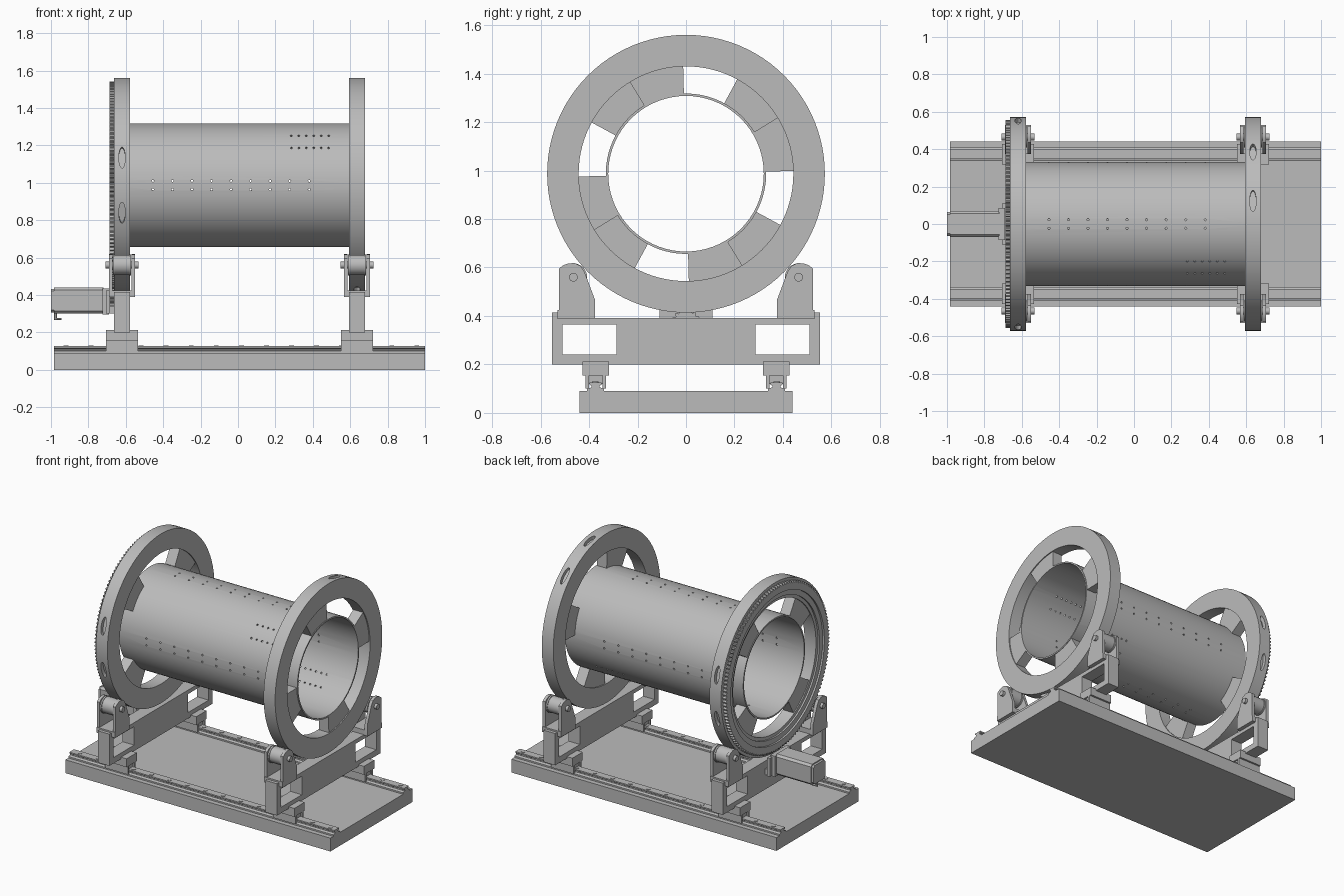
import bpy, bmesh, math
from mathutils import Matrix, Vector

if "Cube" in bpy.data.objects:
    bpy.data.objects.remove(bpy.data.objects["Cube"])

grey = bpy.data.materials.new("light_grey")
grey.use_nodes = True
grey.diffuse_color = (0.5, 0.5, 0.5, 1)
grey.node_tree.nodes["Principled BSDF"].inputs["Base Color"].default_value = (0.5, 0.5, 0.5, 1)

AXIS_Z = 0.987            # height of the drum axis
LEFT, RIGHT = -0.62, 0.636  # x centres of the two wheel stations


def finish(name, bm, smooth=True):
    bmesh.ops.recalc_face_normals(bm, faces=bm.faces[:])
    mesh = bpy.data.meshes.new(name)
    bm.to_mesh(mesh)
    bm.free()
    mesh.materials.append(grey)
    ob = bpy.data.objects.new(name, mesh)
    bpy.context.collection.objects.link(ob)
    if smooth:
        shade(ob)
    return ob


def shade(ob):
    bpy.ops.object.select_all(action='DESELECT')
    ob.select_set(True)
    bpy.context.view_layer.objects.active = ob
    bpy.ops.object.shade_smooth_by_angle(angle=math.radians(30))


def add_box(bm, x0, x1, y0, y1, z0, z1):
    mat = Matrix.Translation(((x0 + x1) / 2, (y0 + y1) / 2, (z0 + z1) / 2))
    mat = mat @ Matrix.Diagonal((x1 - x0, abs(y1 - y0), z1 - z0, 1))
    bmesh.ops.create_cube(bm, size=1, matrix=mat)


def add_cyl(bm, centre, axis, radius, depth, segs=24):
    rot = Vector((0, 0, 1)).rotation_difference(Vector(axis)).to_matrix().to_4x4()
    bmesh.ops.create_cone(bm, cap_ends=True, segments=segs, radius1=radius, radius2=radius,
                          depth=depth, matrix=Matrix.Translation(centre) @ rot)


def add_prism(bm, profile, x0, x1):
    """Extrude a (y, z) profile along x."""
    ends = [[bm.verts.new((x, y, z)) for y, z in profile] for x in (x0, x1)]
    n = len(profile)
    bm.faces.new(ends[0])
    bm.faces.new(ends[1])
    for i in range(n):
        j = (i + 1) % n
        bm.faces.new((ends[0][i], ends[0][j], ends[1][j], ends[1][i]))


def add_lathe(bm, profile, segs, start=0, sweep=360, offset=None, z=AXIS_Z):
    """Sweep a closed (x, radius) profile round an x axis; capped if partial."""
    closed = sweep == 360
    rows = []
    for i in range(segs if closed else segs + 1):
        a = math.radians(start + sweep * i / segs)
        row = []
        for k, (x, r) in enumerate(profile):
            r += offset(i, k) if offset else 0
            row.append(bm.verts.new((x, r * math.cos(a), z + r * math.sin(a))))
        rows.append(row)
    n = len(profile)
    for i in range(segs):
        a, b = rows[i], rows[(i + 1) % len(rows)]
        for k in range(n):
            m = (k + 1) % n
            bm.faces.new((a[k], a[m], b[m], b[k]))
    if not closed:
        bm.faces.new(rows[0])
        bm.faces.new(rows[-1])


def band(x0, x1, r0, r1):
    return [(x0, r0), (x1, r0), (x1, r1), (x0, r1)]


def cut(ob, bm):
    """Subtract the cutter geometry from an object and bake the result."""
    cutter = finish("cutter", bm, False)
    cutter.hide_render = True
    mod = ob.modifiers.new("holes", 'BOOLEAN')
    mod.operation, mod.solver, mod.object = 'DIFFERENCE', 'EXACT', cutter
    dg = bpy.context.evaluated_depsgraph_get()
    mesh = bpy.data.meshes.new_from_object(ob.evaluated_get(dg))
    ob.modifiers.clear()
    ob.data = mesh
    bpy.data.objects.remove(cutter)
    shade(ob)


# Base plate
bm = bmesh.new()
add_box(bm, -0.985, 1, -0.44, 0.44, 0, 0.09)
finish("base_plate", bm, False)

# Linear rails with waisted sides and screw heads
rail = [(-0.035, 0.09), (0.035, 0.09), (0.035, 0.1), (0.017, 0.105), (0.017, 0.112),
        (0.025, 0.117), (0.025, 0.126), (-0.025, 0.126), (-0.025, 0.117),
        (-0.017, 0.112), (-0.017, 0.105), (-0.035, 0.1)]
for side, label in ((-1, "front"), (1, "back")):
    bm = bmesh.new()
    add_prism(bm, [(y + side * 0.373, z) for y, z in rail], -0.985, 1)
    for i in range(15):
        add_cyl(bm, (-0.92 + 0.134 * i, side * 0.375, 0.126), (0, 0, 1), 0.013, 0.006, 16)
    finish(label + "_rail", bm)

# Drum: thin shell with drilled rows
bm = bmesh.new()
add_lathe(bm, band(LEFT - 0.04, RIGHT + 0.04, 0.321, 0.331), 72)
drum = finish("drum", bm)
bm = bmesh.new()


def drill(angle, xs):
    d = Vector((0, math.cos(math.radians(angle)), math.sin(math.radians(angle))))
    for x in xs:
        add_cyl(bm, Vector((x, 0, AXIS_Z)) + d * 0.326, d, 0.006, 0.05, 8)


for quarter in (0, 90, 180, 270):
    for tilt in (-4, 4):
        drill(quarter + tilt, [-0.455 + 0.1045 * i for i in range(9)])
for diagonal in (135, 315):
    for tilt in (-8, 8):
        drill(diagonal + tilt, [0.285 + 0.04 * i for i in range(6)])
cut(drum, bm)

# Wheels with four drum lugs each and shallow pockets in the rim
for label, cx, lug, pocket in (("left_end", LEFT, 46.5, 0), ("right_end", RIGHT, 16.5, 62.5)):
    bm = bmesh.new()
    add_lathe(bm, band(cx - 0.043, cx + 0.043, 0.443, 0.573), 96)
    wheel = finish(label + "_wheel", bm)
    bm = bmesh.new()
    for base in (pocket, pocket + 180):
        for tilt in (-15, 15):
            rot = Matrix.Rotation(math.radians(base + tilt), 4, 'X')
            mat = (Matrix.Translation((cx, 0, AXIS_Z)) @ rot @ Matrix.Translation((0, 0.573, 0))
                   @ Matrix.Rotation(math.pi / 2, 4, 'X') @ Matrix.Diagonal((0.017, 0.058, 1, 1)))
            bmesh.ops.create_cone(bm, cap_ends=True, segments=32, radius1=1, radius2=1,
                                  depth=0.05, matrix=mat)
    cut(wheel, bm)
    bm = bmesh.new()
    for i in range(4):
        add_lathe(bm, band(cx - 0.036, cx + 0.036, 0.328, 0.447), 8, lug - 15 + 90 * i, 30)
    finish(label + "_drum_lugs", bm)

# Toothed gear ring on the outer face of one wheel
bm = bmesh.new()
add_lathe(bm, band(-0.686, -0.661, 0.5, 0.543), 560,
          offset=lambda i, k: 0.012 if k > 1 and i % 4 < 2 else 0)
finish("gear_ring", bm)
bm = bmesh.new()
add_lathe(bm, band(-0.674, -0.661, 0.465, 0.502), 96)
finish("gear_mounting_ring", bm)

# Support stations
bracket = [(0.525, 0.39), (0.525, 0.595), (0.505, 0.61), (0.485, 0.617), (0.46, 0.618),
           (0.435, 0.607), (0.418, 0.58), (0.375, 0.465), (0.375, 0.39)]
for label, cx in (("left_end", LEFT), ("right_end", RIGHT)):
    # Cross beam with a window near each end
    bm = bmesh.new()
    w = 0.043
    add_box(bm, cx - w, cx + w, -0.287, 0.287, 0.2, 0.392)
    for s in (-1, 1):
        add_box(bm, cx - w, cx + w, s * 0.287, s * 0.552, 0.2, 0.24)
        add_box(bm, cx - w, cx + w, s * 0.287, s * 0.552, 0.365, 0.392)
        add_box(bm, cx - w, cx + w, s * 0.51, s * 0.552, 0.2, 0.415)
    finish(label + "_cross_beam", bm, False)

    for s, side in ((-1, "front"), (1, "back")):
        name = label + "_" + side
        # Carriage riding on the rail
        bm = bmesh.new()
        add_box(bm, cx - 0.085, cx + 0.085, s * 0.318, s * 0.428, 0.155, 0.212)
        add_box(bm, cx - 0.075, cx + 0.075, s * 0.33, s * 0.413, 0.12, 0.16)
        for edge in (0.33, 0.4):
            add_box(bm, cx - 0.085, cx + 0.085, s * edge, s * (edge + 0.015), 0.1, 0.16)
        finish(name + "_carriage", bm, False)
        # Roller bracket: foot and two cheeks
        bm = bmesh.new()
        add_box(bm, cx - 0.07, cx + 0.07, s * 0.378, s * 0.53, 0.388, 0.425)
        for e in (-1, 1):
            add_prism(bm, [(s * y, z) for y, z in bracket], cx + e * 0.05, cx + e * 0.07)
        finish(name + "_roller_bracket", bm)
        # Roller spool with its axle
        bm = bmesh.new()
        add_cyl(bm, (cx, s * 0.465, 0.56), (1, 0, 0), 0.053, 0.09, 32)
        for e in (-1, 1):
            add_cyl(bm, (cx + e * 0.043, s * 0.465, 0.56), (1, 0, 0), 0.057, 0.01, 32)
        add_cyl(bm, (cx, s * 0.465, 0.56), (1, 0, 0), 0.018, 0.176, 16)
        finish(name + "_roller", bm)

# Drive motor: chamfered body, end cap, flange, pinion and cable stub
h, c = 0.07, 0.014
octagon = [(-h, c - h), (c - h, -h), (h - c, -h), (h, c - h),
           (h, h - c), (h - c, h), (c - h, h), (-h, h - c)]
bm = bmesh.new()
add_prism(bm, [(y, z + 0.37) for y, z in octagon], -0.985, -0.72)
add_prism(bm, [(y * 0.9, z * 0.9 + 0.37) for y, z in octagon], -1, -0.985)
finish("motor_body", bm, False)
bm = bmesh.new()
add_box(bm, -0.725, -0.69, -0.085, 0.085, 0.295, 0.435)
add_box(bm, -0.705, -0.685, -0.11, 0.11, 0.3, 0.425)
add_box(bm, -0.69, -0.655, -0.1, 0.1, 0.3, 0.34)
finish("motor_mount", bm, False)
bm = bmesh.new()
add_lathe(bm, band(-0.686, -0.663, 0.008, 0.05), 64, z=0.37,
          offset=lambda i, k: 0.01 if k > 1 and i % 4 < 2 else 0)
finish("pinion", bm)
bm = bmesh.new()
add_cyl(bm, (-0.975, 0, 0.288), (0, 0, 1), 0.008, 0.035, 12)
add_cyl(bm, (-0.965, 0, 0.272), (1, 0, 0), 0.006, 0.04, 12)
finish("motor_cable", bm)
